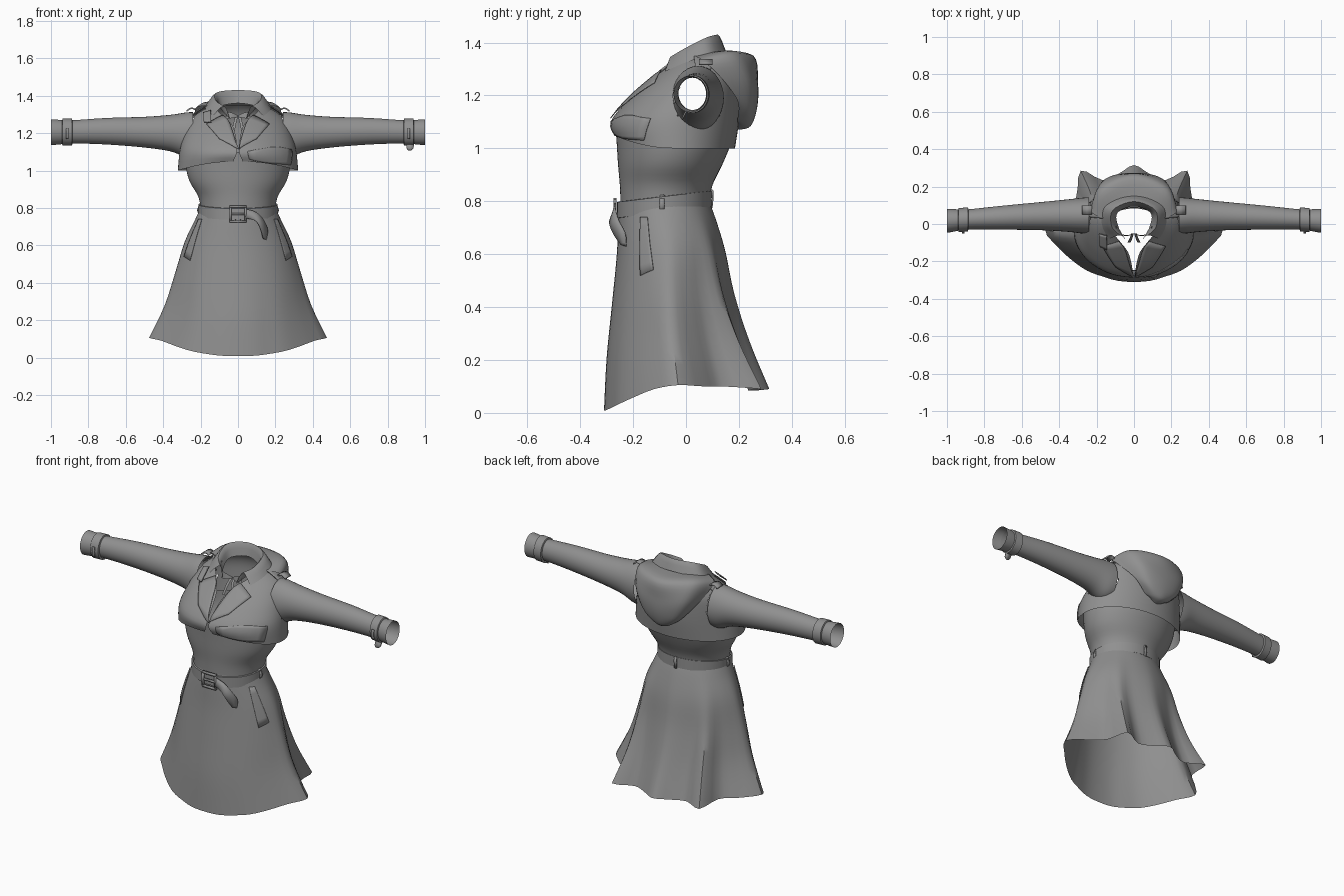
import bpy, bmesh, math
from mathutils import Vector as V
from mathutils.bvhtree import BVHTree

if "Cube" in bpy.data.objects:
    bpy.data.objects.remove(bpy.data.objects["Cube"])

cloth = bpy.data.materials.new("grey_cloth")
cloth.diffuse_color = (0.28, 0.28, 0.28, 1)
cloth.use_nodes = True
cloth.node_tree.nodes["Principled BSDF"].inputs["Base Color"].default_value = cloth.diffuse_color


def spline(pts, k, closed=False):
    """Catmull-Rom curve through the points, k steps per span."""
    n, out = len(pts), []
    get = (lambda i: pts[i % n]) if closed else (lambda i: pts[max(0, min(n - 1, i))])
    for i in range(n if closed else n - 1):
        p, q, r, s = (V(get(i + d)) for d in (-1, 0, 1, 2))
        for j in range(k):
            t = j / k
            out.append(0.5 * (2 * q + (r - p) * t + (2 * p - 5 * q + 4 * r - s) * t * t
                              + (3 * q - p - 3 * r + s) * t ** 3))
    return out if closed else out + [V(pts[-1])]


def surface(name, rows, closed=False, ku=3, kv=4, thick=0.0):
    """Smooth sheet through rows of points."""
    rows = [spline(r, ku, closed) for r in rows]
    grid = list(zip(*[spline(c, kv) for c in zip(*rows)]))
    w = len(grid[0])
    verts = [p for r in grid for p in r]
    faces = [(i * w + j, i * w + (j + 1) % w, (i + 1) * w + (j + 1) % w, (i + 1) * w + j)
             for i in range(len(grid) - 1) for j in range(w if closed else w - 1)]
    me = bpy.data.meshes.new(name)
    me.from_pydata(verts, [], faces)
    me.materials.append(cloth)
    me.shade_smooth()
    me.set_sharp_from_angle(angle=math.radians(40))
    ob = bpy.data.objects.new(name, me)
    bpy.context.collection.objects.link(ob)
    if thick:
        m = ob.modifiers.new("thickness", 'SOLIDIFY')
        m.thickness, m.offset = thick, 0
    return ob


def flip(pts):
    return [V((-p[0], p[1], p[2])) for p in pts]


def half(hx, yf, yb, z, t0=0.0):
    """Half an oval from front to back on the +x side."""
    out = []
    for i in range(13):
        a = t0 + (math.pi - t0) * i / 12
        out.append(V((hx * math.sin(a), (yf + yb) / 2 - math.cos(a) * (yb - yf) / 2, z)))
    return out


def ring(h):
    return list(h) + flip(h[1:-1])[::-1]


def horseshoe(h):
    return [V(p) for p in h] + flip(h[:-1])[::-1]


def patch(name, target, corners, off=0.008, n=6, thick=0.006):
    """Plate draped just outside the target surface."""
    me = target.data
    tree = BVHTree.FromPolygons([v.co for v in me.vertices], [p.vertices[:] for p in me.polygons])
    a, b, c, d = (V(p) for p in corners)
    rows = []
    for i in range(n + 1):
        row = []
        for j in range(n + 1):
            u, v = j / n, i / n
            co, no, _, _ = tree.find_nearest(a.lerp(b, u).lerp(d.lerp(c, u), v))
            if no.dot(V((co.x, co.y + 0.05, 0.02))) < 0:
                no = -no
            row.append(co + no * off)
        rows.append(row)
    return surface(name, rows, ku=1, kv=1, thick=thick)


def both(name, target, corners, **kw):
    patch("right_" + name, target, corners, **kw)
    patch("left_" + name, target, flip(corners), **kw)


# Skirt: oval at the waist growing into a pleated hem
hem = [V(p) for p in ((0, -.31, .008), (.09, -.303, .01), (.17, -.28, .02), (.25, -.25, .035),
                      (.33, -.195, .06), (.41, -.12, .09), (.475, -.03, .105), (.385, .07, .1),
                      (.31, .14, .1), (.285, .285, .09), (.17, .235, .085), (.08, .27, .085),
                      (0, .315, .09))]
base_hem = half(.46, -.31, .29, 0)
rows = []
for s, hx, yf, yb in ((0, .197, -.247, .083), (.1, .228, -.255, .11), (.27, .283, -.262, .145),
                      (.5, .33, -.28, .175), (.75, .382, -.3, .225), (1, .46, -.31, .29)):
    h = []
    for p, q, e in zip(half(hx, yf, yb, 0), hem, base_hem):
        c = p + (q - e) * s ** 1.7
        c.z = .81 + (q.z - .81) * s
        h.append(c)
    rows.append(ring(h))
skirt = surface("skirt", rows, closed=True)

# Fitted bodice under the cape
bodice = surface("bodice", [ring(half(*r)) for r in (
    (.197, -.247, .083, .78), (.212, -.25, .1, .86), (.258, -.257, .138, .94),
    (.278, -.262, .17, 1.02), (.275, -.268, .185, 1.1))], closed=True)

# Cape layer and shoulders, open in a V at the front
rows = [horseshoe(half(*r)) for r in (
    (.322, -.272, .185, 1.0, .08), (.312, -.285, .2, 1.1, .02), (.292, -.222, .205, 1.18, .04),
    (.267, -.152, .205, 1.245, .12), (.235, -.1, .195, 1.29, .33), (.185, -.07, .175, 1.325, .66),
    (.125, -.05, .15, 1.35, .8))]
for p in rows[0]:
    p.z += .05 * max(0, -(p.y + .045) / .23) ** 2
cape = surface("cape", rows)

# Sleeves with strapped cuffs
arm = ((.24, .045, 1.19, .098, .122), (.28, .045, 1.19, .095, .12), (.36, .045, 1.2, .086, .098),
       (.5, .042, 1.205, .075, .082), (.7, .034, 1.21, .064, .071), (.88, .025, 1.207, .054, .062),
       (.95, .02, 1.205, .056, .064))
band = ((.885, .025, 1.205, .054, .062), (.888, .025, 1.205, .064, .072),
        (.937, .021, 1.205, .064, .072), (.94, .021, 1.205, .056, .064))
end = ((.94, .021, 1.205, .057, .064), (.97, .019, 1.205, .061, .067), (1.0, .017, 1.205, .064, .069))
for side, s in (("right", 1), ("left", -1)):
    for part, table, k in (("sleeve", arm, 5), ("cuff_strap", band, 1), ("cuff", end, 2)):
        surface(side + "_" + part, [[(s * x, y + ry * math.cos(i * math.pi / 8),
                                      z + rz * math.sin(i * math.pi / 8)) for i in range(16)]
                                    for x, y, z, ry, rz in table], closed=True, ku=2, kv=k)
    # small loop on each cuff strap
    surface(side + "_cuff_loop", [[(s * x, -.043, 1.225), (s * x, -.048, 1.2), (s * x, -.043, 1.17)]
                                  for x in (.905, .92)], kv=1, thick=.006)
surface("cuff_strap_end", [[(.9, .0, 1.14), (.902, -.01, 1.12), (.91, -.015, 1.108)],
                           [(.94, .0, 1.14), (.938, -.01, 1.12), (.925, -.015, 1.108)]],
        kv=1, thick=.006)

# Standing collar folded over at the top
surface("collar", [horseshoe(r) for r in (
    ((.045, -.085, 1.28), (.085, -.01, 1.32), (.088, .06, 1.345), (0, .095, 1.36)),
    ((.075, -.06, 1.345), (.12, -.01, 1.375), (.112, .075, 1.418), (0, .12, 1.43)),
    ((.135, -.08, 1.29), (.172, .0, 1.325), (.155, .1, 1.355), (0, .15, 1.37)))], ku=5, kv=4)

# Hood lying on the back, tapering to a point
surface("hood", [horseshoe(r) for r in (
    ((.13, .02, 1.35), (.11, .1, 1.365), (0, .14, 1.365)),
    ((.225, .06, 1.335), (.175, .185, 1.36), (0, .255, 1.35)),
    ((.215, .13, 1.27), (.155, .24, 1.26), (0, .272, 1.25)),
    ((.155, .195, 1.18), (.1, .25, 1.15), (0, .27, 1.16)),
    ((.085, .195, 1.11), (.05, .23, 1.09), (0, .245, 1.085)),
    ((.055, .195, 1.1), (.03, .195, 1.08), (0, .195, 1.07)))], ku=6, kv=5)

# Lapels, storm flap and shoulder straps
both("lapel", cape, [(.0, -.28, 1.11), (.1, -.23, 1.17), (.17, -.12, 1.25), (.06, -.08, 1.3)], off=.007,
     thick=.003)
patch("storm_flap", cape, [(.06, -.28, 1.06), (.27, -.15, 1.03), (.28, -.13, 1.11), (.05, -.28, 1.1)],
      off=.003, thick=.003)
both("shoulder_strap", cape, [(.15, .03, 1.34), (.25, .04, 1.28), (.25, .09, 1.28), (.15, .1, 1.34)],
     off=.012)
for side, s in (("right", 1), ("left", -1)):
    surface(side + "_strap_loop", [[(s * .225, y, 1.325), (s * .25, y, 1.333), (s * .275, y, 1.318)]
                                   for y in (.05, .1)], kv=1, thick=.008)
patch("front_strap", cape, [(-.19, -.06, 1.32), (-.15, -.07, 1.33), (-.14, -.13, 1.25),
                            (-.175, -.11, 1.245)], off=.02)

# Open the cape where the sleeves join it
bm = bmesh.new()
bm.from_mesh(cape.data)
inside = []
for f in bm.faces:
    c = f.calc_center_median()
    if abs(c.x) > .2 and ((c.y - .045) / .08) ** 2 + ((c.z - 1.19) / .1) ** 2 < 1:
        inside.append(f)
bmesh.ops.delete(bm, geom=inside, context='FACES')
bm.to_mesh(cape.data)
bm.free()

# Small bow with hanging strings inside the neck
for side, s in (("right", 1), ("left", -1)):
    surface(side + "_bow", [[(0, -.05, 1.295), (s * .035, -.06, 1.31), (s * .065, -.055, 1.315)],
                            [(0, -.05, 1.285), (s * .035, -.065, 1.28), (s * .065, -.06, 1.275)]], kv=1)
    surface(side + "_bow_string", [[(s * x, -.05, 1.29), (s * (x + .01), -.08, 1.25),
                                    (s * (x + .02), -.1, 1.2)] for x in (.0, .015)], kv=1)

# Belt, tilted down at the front
belt_rows = []
for grow, dz in ((0, -.031), (.008, -.03), (.008, .03), (0, .031)):
    h = half(.203 + grow, -.253 - grow, .088 + grow, 0)
    for p in h:
        p.z = .798 + .12 * p.y + dz
    belt_rows.append(ring(h))
belt = surface("belt", belt_rows, closed=True, kv=1)

# Belt loops at the sides and back
z = .798 - .12 * .09
both("belt_loop", belt, [(.2, -.098, z - .033), (.2, -.082, z - .033),
                         (.2, -.082, z + .033), (.2, -.098, z + .033)], off=.005, n=2)
patch("back_belt_loop", belt, [(-.008, .1, .775), (.008, .1, .775), (.008, .1, .845), (-.008, .1, .845)],
      off=.005, n=2)

# Buckle: frame of four bars and a prong
for name, x, z, w, h in (("buckle_top", 0, .807, .09, .012), ("buckle_bottom", 0, .727, .09, .012),
                         ("buckle_right", .04, .767, .012, .08), ("buckle_left", -.04, .767, .012, .08),
                         ("buckle_prong", .0, .767, .08, .009)):
    surface(name, [[(x - w / 2, -.268, z + e), (x + w / 2, -.268, z + e)] for e in (-h / 2, h / 2)],
            ku=1, kv=1, thick=.012)

# Loose belt end curving down
surface("belt_end", [[(.04, -.268, .795), (.1, -.268, .775), (.14, -.255, .73), (.158, -.23, .68),
                      (.15, -.225, .63)],
                     [(.04, -.272, .745), (.085, -.285, .735), (.11, -.288, .71), (.125, -.27, .67),
                      (.135, -.245, .635)]], kv=2, thick=.005)

# Slanted pocket welts on the skirt
both("pocket_welt", skirt, [(.19, -.17, .74), (.21, -.145, .74), (.285, -.12, .54), (.262, -.18, .52)],
     off=.004, thick=.003)
